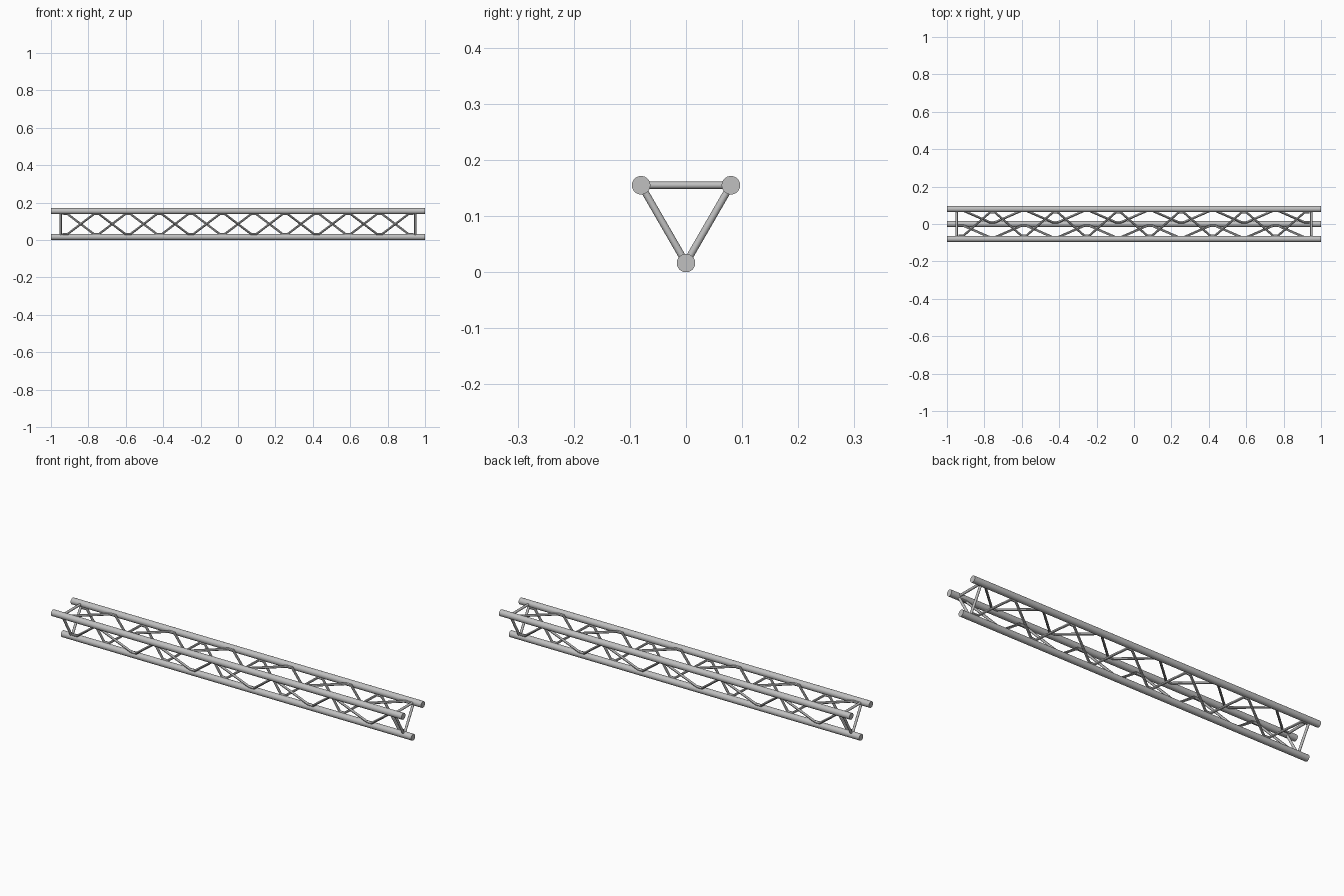
import bpy
from math import sqrt
from mathutils import Vector

cube = bpy.data.objects.get("Cube")
if cube:
    bpy.data.objects.remove(cube, do_unlink=True)

metal = bpy.data.materials.new("brushed grey metal")
metal.use_nodes = True
GREY = (0.53, 0.53, 0.53, 1)
metal.diffuse_color = GREY
metal.node_tree.nodes["Principled BSDF"].inputs["Base Color"].default_value = GREY

CHORD_R, ROD_R = 0.0165, 0.0063
SIDE = 0.16
HEIGHT = SIDE * sqrt(3) / 2
END = 0.948            # end frame position
SPAN, BAYS = 0.925, 11  # bracing extent and number of diagonals
FLAT = 0.014           # half length of the rod lying along a tube
REACH = CHORD_R + 0.002

# Chord centres, in cyclic order around the triangular section
chords = {
    "front_top": Vector((0, -SIDE / 2, CHORD_R + HEIGHT)),
    "back_top": Vector((0, SIDE / 2, CHORD_R + HEIGHT)),
    "bottom": Vector((0, 0, CHORD_R)),
}


def finish(obj, name):
    obj.name = name
    obj.data.materials.clear()
    obj.data.materials.append(metal)
    bpy.ops.object.select_all(action="DESELECT")
    obj.select_set(True)
    bpy.context.view_layer.objects.active = obj
    bpy.ops.object.shade_smooth_by_angle()


def tube(name, a, b, radius, sides):
    axis = b - a
    bpy.ops.mesh.primitive_cylinder_add(
        vertices=sides, radius=radius, depth=axis.length, location=(a + b) / 2,
        rotation=axis.to_track_quat("Z", "Y").to_euler())
    finish(bpy.context.object, name)


def bent_rod(name, points):
    curve = bpy.data.curves.new(name, "CURVE")
    curve.dimensions = "3D"
    curve.bevel_depth = ROD_R
    curve.bevel_resolution = 3
    curve.use_fill_caps = True
    spline = curve.splines.new("POLY")
    spline.points.add(len(points) - 1)
    for point, co in zip(spline.points, points):
        point.co = (*co, 1)
    obj = bpy.data.objects.new(name, curve)
    bpy.context.collection.objects.link(obj)
    bpy.ops.object.select_all(action="DESELECT")
    obj.select_set(True)
    bpy.context.view_layer.objects.active = obj
    bpy.ops.object.convert(target="MESH")
    finish(bpy.context.object, name)


# Main tubes
for name, centre in chords.items():
    tube(name + "_tube", centre - Vector((1, 0, 0)), centre + Vector((1, 0, 0)), CHORD_R, 32)

# Each face: straight end struts and one zigzag rod
names = list(chords)
for i, face in enumerate(("top", "back", "front")):
    a, b = chords[names[i]], chords[names[(i + 1) % 3]]
    for side, x in (("right", -END), ("left", END)):
        shift = Vector((x, 0, 0))
        tube(f"{face}_{side}_end_strut", a + shift, b + shift, ROD_R, 16)

    inward = (b - a).normalized() * REACH
    path = []
    for k in range(BAYS + 1):
        node = b - inward if k % 2 else a + inward
        x = -SPAN + 2 * SPAN * k / BAYS
        path += [node + Vector((x - FLAT, 0, 0)), node + Vector((x + FLAT, 0, 0))]
    bent_rod(face + "_zigzag_brace", path)
